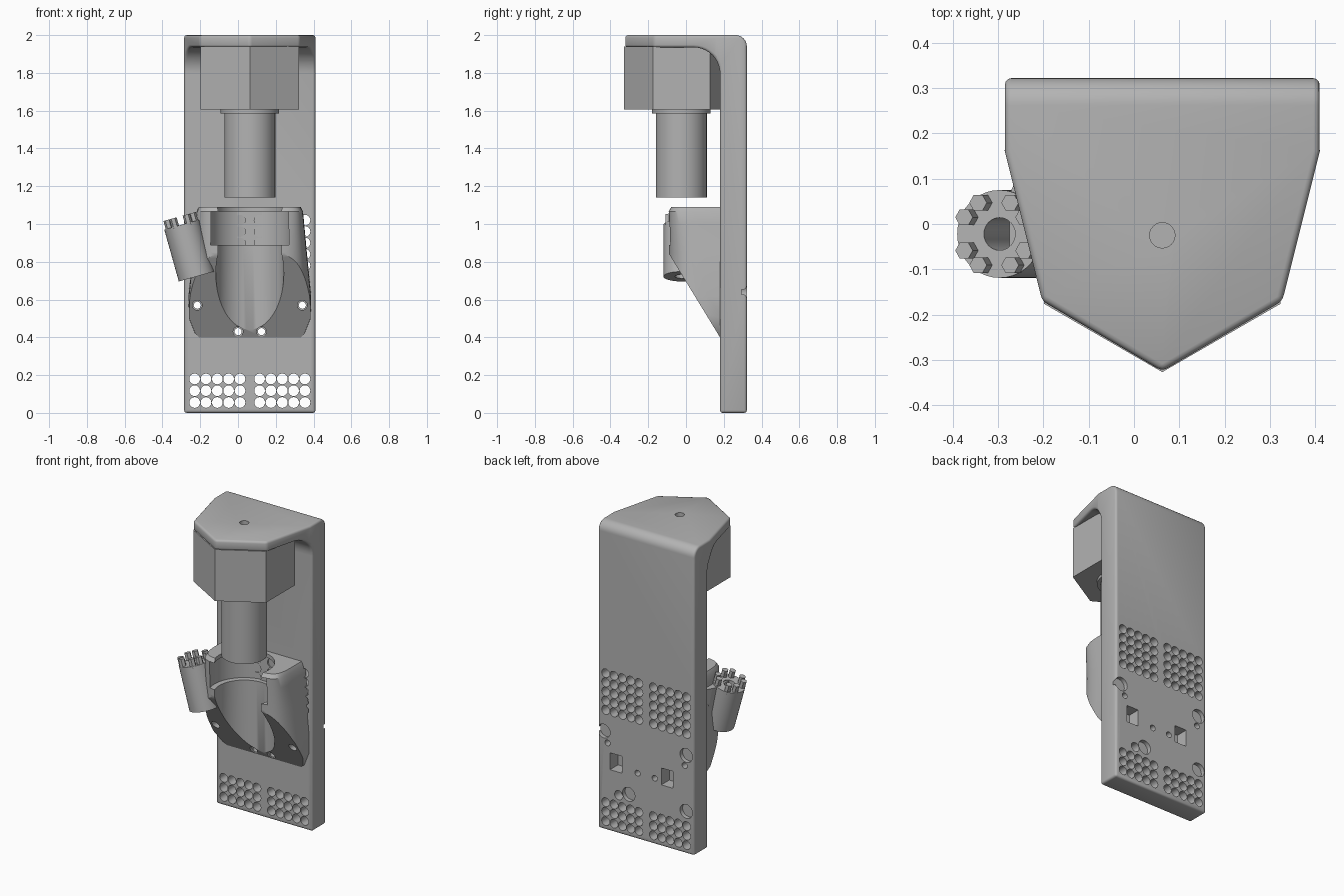
import bpy, bmesh
from math import cos, sin, pi, radians, copysign
from mathutils import Vector, Matrix

cube = bpy.data.objects.get("Cube")
if cube:
    bpy.data.objects.remove(cube, do_unlink=True)

grey = bpy.data.materials.new("plain grey")
grey.use_nodes = True
grey.diffuse_color = (0.45, 0.45, 0.45, 1)
grey.node_tree.nodes["Principled BSDF"].inputs["Base Color"].default_value = grey.diffuse_color

CX, CY = 0.0625, -0.025      # shared axis of the bore, shaft and hex block


def finish(name, bm):
    bmesh.ops.recalc_face_normals(bm, faces=bm.faces)
    mesh = bpy.data.meshes.new(name)
    bm.to_mesh(mesh)
    bm.free()
    mesh.materials.append(grey)
    obj = bpy.data.objects.new(name, mesh)
    bpy.context.collection.objects.link(obj)
    return obj


def activate(obj):
    bpy.ops.object.select_all(action='DESELECT')
    obj.select_set(True)
    bpy.context.view_layer.objects.active = obj


def smooth(obj):
    activate(obj)
    bpy.ops.object.shade_smooth_by_angle(angle=radians(32))


def boolean(obj, tool, operation='DIFFERENCE'):
    tool.hide_render = True
    mod = obj.modifiers.new("cut", 'BOOLEAN')
    mod.operation, mod.object, mod.solver = operation, tool, 'EXACT'
    activate(obj)
    bpy.ops.object.modifier_apply(modifier=mod.name)
    bpy.data.objects.remove(tool, do_unlink=True)


def prism(name, points, direction):
    bm = bmesh.new()
    face = bm.faces.new([bm.verts.new(p) for p in points])
    made = bmesh.ops.extrude_face_region(bm, geom=[face])["geom"]
    moved = [v for v in made if isinstance(v, bmesh.types.BMVert)]
    bmesh.ops.translate(bm, verts=moved, vec=direction)
    return finish(name, bm)


def rod(bm, start, end, r, sides=32):
    start, end = Vector(start), Vector(end)
    axis = end - start
    turn = axis.to_track_quat('Z', 'Y').to_matrix().to_4x4()
    place = Matrix.Translation((start + end) / 2) @ turn
    bmesh.ops.create_cone(bm, cap_ends=True, segments=sides, radius1=r, radius2=r,
                          depth=axis.length, matrix=place)


def block(bm, centre, size):
    bmesh.ops.create_cube(bm, size=1, matrix=Matrix.Translation(centre) @ Matrix.Diagonal((*size, 1)))


def arc(cy, cz, r, a, b, n=10):
    angles = [radians(a + (b - a) * i / n) for i in range(n + 1)]
    return [(cy + r * cos(t), cz + r * sin(t)) for t in angles]


# Back plate with overhanging pointed top
side = [(0.18, 0), (0.322, 0)] + arc(0.262, 1.94, 0.06, 0, 90) + [(-0.4, 2), (-0.4, 1.935)]
side += arc(0.04, 1.795, 0.14, 90, 0)
plate = prism("back_plate", [(-0.5, y, z) for y, z in side], (1.2, 0, 0))
half = [(0.3475, 0.4), (0.3475, 0.16), (0.265, -0.17)]
outline = half + [(0, -0.325)] + [(-x, y) for x, y in reversed(half)]
trim = prism("trim", [(CX + x, y, -0.2) for x, y in outline], (0, 0, 2.5))
boolean(plate, trim, 'INTERSECT')
bevel = plate.modifiers.new("round", 'BEVEL')
bevel.width, bevel.segments, bevel.limit_method = 0.014, 3, 'ANGLE'
bevel.angle_limit, bevel.use_clamp_overlap = radians(32), False
activate(plate)
bpy.ops.object.modifier_apply(modifier="round")

# Perforations, screw holes, magnet seats and square pockets in the plate
SCREWS = [(sx * dx, z) for dx, z in ((0.278, 0.57), (0.062, 0.43)) for sx in (-1, 1)]
bm = bmesh.new()
rows = [0.055 + 0.0625 * i for i in range(3)] + [0.78 + 0.06 * i for i in range(5)]
for z in rows:
    for col in range(5):
        for s in (-1, 1):
            x = CX + s * (0.052 + 0.06 * col)
            rod(bm, (x, 0.1, z), (x, 0.4, z), 0.0285, 16)
for dx, z in SCREWS:
    rod(bm, (CX + dx, 0.1, z), (CX + dx, 0.4, z), 0.019, 16)
    if z < 0.5:
        rod(bm, (CX + dx, 0.27, z), (CX + dx, 0.41, z), 0.032, 16)
for x, z in ((0.367, 0.64), (-0.227, 0.64), (-0.227, 0.275), (0.188, 0.275)):
    rod(bm, (x, 0.295, z), (x, 0.42, z), 0.045, 24)
rod(bm, (0.26, 0.26, 0.25), (0.26, 0.4, 0.25), 0.03, 16)
for x in (0.28, -0.09):
    block(bm, (x, 0.32, 0.455), (0.085, 0.16, 0.11))
rod(bm, (CX, CY, 1.95), (CX, CY, 2.1), 0.028, 24)
boolean(plate, finish("plate_holes", bm))
smooth(plate)

# Lower holder: lofted body, sliced by a slope at the front
RINGS = [(0.38, 0.25, 0.5, 0), (0.42, 0.29, 0.5, 0), (0.5, 0.322, 0.5, 0), (0.62, 0.325, 0.55, 0),
         (0.85, 0.302, 0.45, 0), (1.0, 0.288, 0.35, 0), (1.065, 0.282, 0.3, 0), (1.09, 0.27, 0.3, 0.015)]
STEPS = 28
bm = bmesh.new()
loops = []
for z, w, power, inset in RINGS:
    loop = []
    for i in range(STEPS + 1):
        t = pi * i / STEPS
        c = cos(t) if abs(cos(t)) > 1e-6 else 0
        x = copysign(abs(c) ** power, c) * w
        y = 0.2 - (0.295 - inset) * max(sin(t), 0) ** power
        loop.append(bm.verts.new((CX + x, y, z)))
    loops.append(loop)
for low, high in zip(loops, loops[1:]):
    for i in range(STEPS + 1):
        j = (i + 1) % (STEPS + 1)
        bm.faces.new((low[i], low[j], high[j], high[i]))
bm.faces.new(loops[0])
bm.faces.new(loops[-1])
cut = bmesh.ops.bisect_plane(bm, geom=bm.verts[:] + bm.edges[:] + bm.faces[:], clear_outer=True,
                             plane_co=(0, -0.095, 0.85), plane_no=(0, -0.45, -0.275))
bmesh.ops.holes_fill(bm, edges=[e for e in bm.edges if e.is_boundary], sides=0)
holder = finish("lower_holder", bm)

# Bore, wider seat and screw holes in the holder
bm = bmesh.new()
rod(bm, (CX, CY, 0.2), (CX, CY, 1.3), 0.18, 64)
boolean(holder, finish("bore", bm))
bm = bmesh.new()
rod(bm, (CX, CY, 0.89), (CX, CY, 1.065), 0.215, 64)
boolean(holder, finish("seat", bm))
bm = bmesh.new()
for dx, z in SCREWS:
    rod(bm, (CX + dx, -0.2, z), (CX + dx, 0.3, z), 0.026, 20)
boolean(holder, finish("holder_screws", bm))
smooth(holder)

# Hexagonal block, collar and shaft
for name, low, high, r, sides in (("hex_block", 1.605, 1.94, 0.302, 6), ("shaft_collar", 1.585, 1.61, 0.155, 48),
                                  ("shaft", 1.14, 1.6, 0.135, 48)):
    bm = bmesh.new()
    rod(bm, (0, 0, low), (0, 0, high), r, sides)
    if sides == 6:
        if max(v.co.x for v in bm.verts) > r * 0.95:
            bmesh.ops.rotate(bm, verts=bm.verts, matrix=Matrix.Rotation(radians(30), 3, 'Z'))
    bmesh.ops.translate(bm, verts=bm.verts, vec=(CX, CY, 0))
    smooth(finish(name, bm))

# Tilted side tube with a through hole
base = Vector((-0.22, -0.022, 0.722))
up = Vector((-0.27, 0, 0.963)).normalized()
across, depth = Vector((up.z, 0, -up.x)), Vector((0, 1, 0))
bm = bmesh.new()
rod(bm, base, base + up * 0.285, 0.097, 40)
tube = finish("side_tube", bm)
bm = bmesh.new()
rod(bm, base - up * 0.1, base + up * 0.5, 0.036, 24)
boolean(tube, finish("tube_hole", bm))
smooth(tube)

# Paired teeth around the tube rim
bm = bmesh.new()
for corner in range(4):
    for lean in (-17, 17):
        t = radians(45 + 90 * corner + lean)
        foot = base + up * 0.27 + (across * cos(t) + depth * sin(t)) * 0.078
        rod(bm, foot, foot + up * 0.06, 0.02, 6)
finish("tube_teeth", bm)

# Neck joining the tube to the holder, flaring towards the holder
neck = [(-0.25, -0.05), (-0.25, 0.065), (-0.235, 0.1), (-0.2, 0.16), (-0.17, 0.16), (-0.17, -0.05)]
prism("tube_neck", [(x + 0.02, y, 0.76) for x, y in neck], (-0.045, 0, 0.24))
